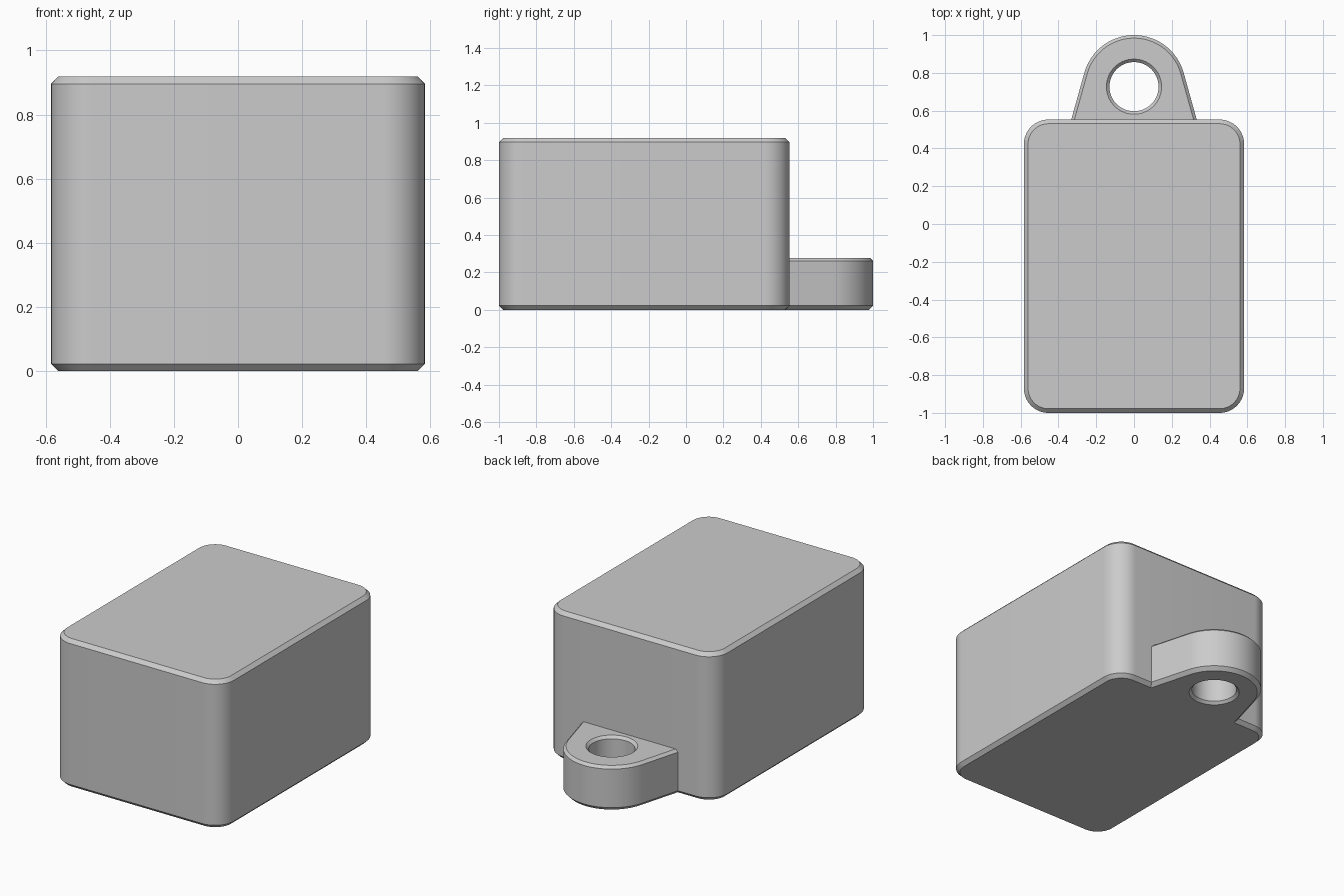
import bpy, bmesh
from math import sin, cos, pi, atan2, radians
from mathutils import Vector

cube = bpy.data.objects.get("Cube")
if cube:
    bpy.data.objects.remove(cube, do_unlink=True)

grey = bpy.data.materials.new("plain_grey")
grey.use_nodes = True
colour = (0.6, 0.6, 0.6, 1)
grey.diffuse_color = colour
grey.node_tree.nodes["Principled BSDF"].inputs["Base Color"].default_value = colour


def loft(name, rings, closed=False):
    """Skin a list of (outline, z) rings; cap the ends, or join last to first."""
    bm = bmesh.new()
    loops = [[bm.verts.new((p.x, p.y, z)) for p in outline] for outline, z in rings]
    n = len(loops[0])
    pairs = list(zip(loops, loops[1:]))
    if closed:
        pairs.append((loops[-1], loops[0]))
    else:
        bm.faces.new(loops[0])
        bm.faces.new(loops[-1])
    for a, b in pairs:
        for i in range(n):
            j = (i + 1) % n
            bm.faces.new((a[i], a[j], b[j], b[i]))
    bmesh.ops.recalc_face_normals(bm, faces=bm.faces)
    mesh = bpy.data.meshes.new(name)
    bm.to_mesh(mesh)
    bm.free()
    mesh.materials.append(grey)
    obj = bpy.data.objects.new(name, mesh)
    bpy.context.collection.objects.link(obj)
    bpy.context.view_layer.objects.active = obj
    bpy.ops.object.select_all(action='DESELECT')
    obj.select_set(True)
    bpy.ops.object.shade_smooth_by_angle(angle=radians(25))
    return obj


# Body: rounded box with chamfered top and bottom
WIDTH, FRONT, BACK, HEIGHT = 0.583, -1.0, 0.553, 0.918
CORNER, CHAMFER, STEPS = 0.13, 0.022, 14


def body_outline(inset):
    x, y0, y1 = WIDTH - CORNER, FRONT + CORNER, BACK - CORNER
    points = []
    for k, centre in enumerate(((x, y1), (-x, y1), (-x, y0), (x, y0))):
        for i in range(STEPS + 1):
            a = (k + i / STEPS) * pi / 2
            points.append(Vector(centre) + (CORNER - inset) * Vector((cos(a), sin(a))))
    return points


loft("body", [(body_outline(CHAMFER), 0), (body_outline(0), CHAMFER),
              (body_outline(0), HEIGHT - CHAMFER), (body_outline(CHAMFER), HEIGHT)])

# Mounting lug: round end, tapered sides and a chamfered through hole
CENTRE = Vector((0, 0.727))
RADIUS, HOLE, TOP, EDGE = 0.273, 0.13, 0.277, 0.016
TAPER = radians(15.6)
DEPTH = CENTRE.y - (BACK - CHAMFER)


def spaced(a, b, n):
    return [a.lerp(b, i / n) for i in range(n)]


def lug_outline(inset):
    r = RADIUS - inset
    x = (r + DEPTH * sin(TAPER)) / cos(TAPER)
    right, left = Vector((x, -DEPTH)), Vector((-x, -DEPTH))
    arc = [r * Vector((cos(a), sin(a)))
           for a in (TAPER + (pi - 2 * TAPER) * i / 36 for i in range(37))]
    points = (arc[:-1] + spaced(arc[-1], left, 10) + spaced(left, right, 24)
              + spaced(right, arc[0], 10))
    return [CENTRE + p for p in points]


def hole_outline(r):
    angles = [atan2(p.y - CENTRE.y, p.x) for p in lug_outline(0)]
    return [CENTRE + r * Vector((cos(a), sin(a))) for a in angles]


loft("mounting_lug", [
    (lug_outline(CHAMFER), 0), (lug_outline(0), CHAMFER),
    (lug_outline(0), TOP - EDGE), (lug_outline(EDGE), TOP),
    (hole_outline(HOLE + EDGE), TOP), (hole_outline(HOLE), TOP - EDGE),
    (hole_outline(HOLE), EDGE), (hole_outline(HOLE + EDGE), 0)], closed=True)
